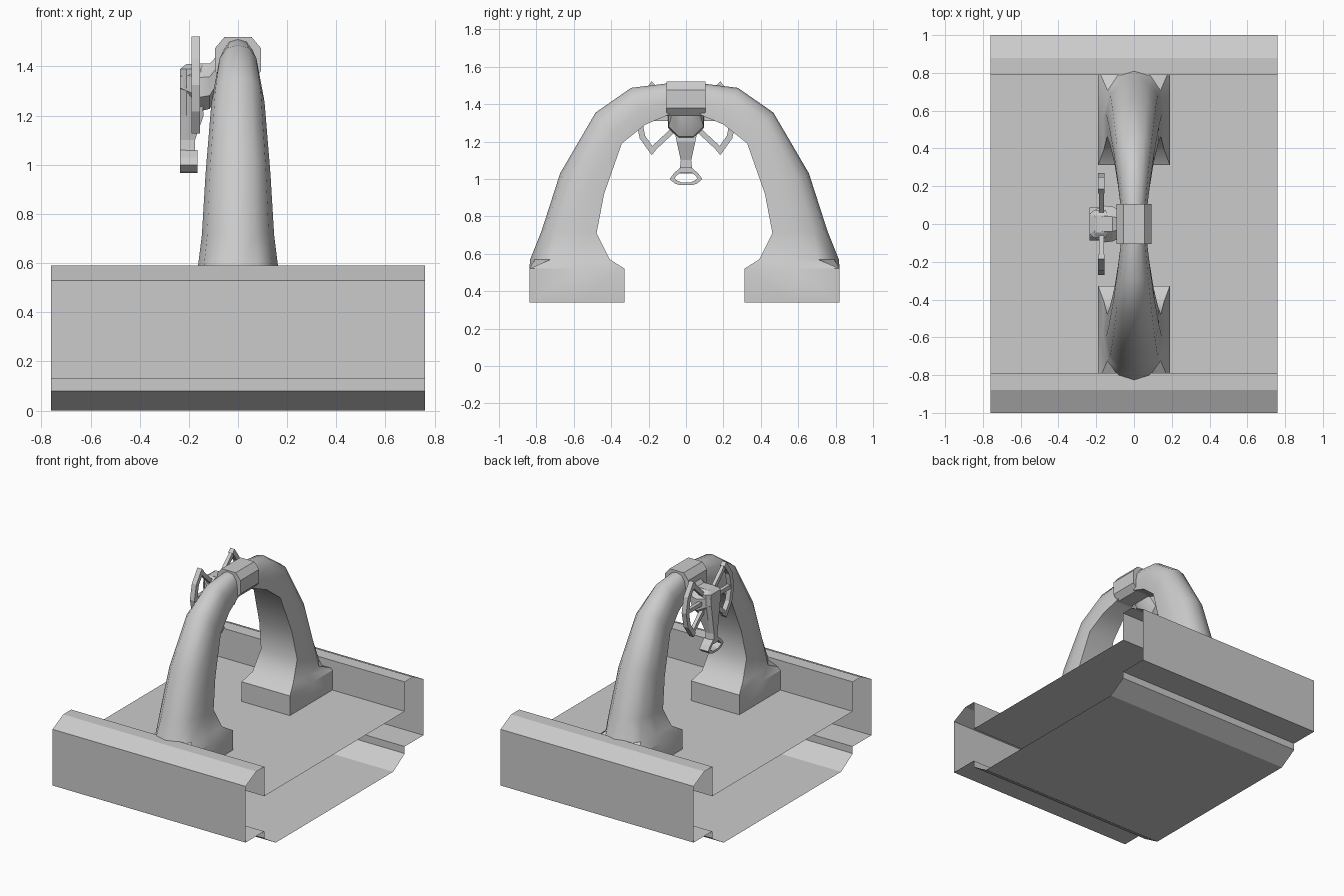
import bpy, bmesh
from math import sin, cos, pi, radians

if "Cube" in bpy.data.objects:
    bpy.data.objects.remove(bpy.data.objects["Cube"])


def loft(name, rings, caps=True, loop=False, smooth=None):
    """Skin a series of equal-length closed rings; loop joins last to first."""
    bm = bmesh.new()
    vs = [[bm.verts.new(p) for p in r] for r in rings]
    n = len(vs[0])
    pairs = list(zip(vs, vs[1:])) + ([(vs[-1], vs[0])] if loop else [])
    for a, b in pairs:
        for i in range(n):
            j = (i + 1) % n
            bm.faces.new((a[i], a[j], b[j], b[i]))
    if caps and not loop:
        bm.faces.new(vs[0])
        bm.faces.new(vs[-1])
    bmesh.ops.recalc_face_normals(bm, faces=bm.faces)
    me = bpy.data.meshes.new(name)
    bm.to_mesh(me)
    bm.free()
    ob = bpy.data.objects.new(name, me)
    bpy.context.collection.objects.link(ob)
    if smooth:
        bpy.ops.object.select_all(action='DESELECT')
        ob.select_set(True)
        bpy.context.view_layer.objects.active = ob
        bpy.ops.object.shade_smooth_by_angle(angle=radians(smooth))
    return ob


def mirrored(half):
    """Mirror a half outline over its first coordinate."""
    return half + [(-a, b) for a, b in reversed(half) if abs(a) > 1e-6]


# Trough base: open-ended shell extruded along x
profile = mirrored([(0.66, 0), (0.79, 0.08), (0.79, 0.13), (1, 0.13), (1, 0.53),
                    (0.88, 0.59), (0.79, 0.59), (0.79, 0.38)])
loft("trough_base", [[(x, y, z) for y, z in profile] for x in (-0.76, 0.76)], caps=False)

# Arch legs: block feet flaring into a rounded tapering column
RECT = mirrored([(0, 0), (0.5, 0), (1, 0), (1, 0.5), (1, 1)])
ROUND = mirrored([(0, 0), (0.5, 0.06), (0.85, 0.26), (1, 0.6), (0.97, 1)])
# inner y, inner z, outer y, outer z, half width, section
stations = [
    (0.32, 0.34, 0.83, 0.34, 0.19, RECT),
    (0.32, 0.52, 0.83, 0.52, 0.19, RECT),
    (0.40, 0.57, 0.825, 0.57, 0.165, ROUND),
    (0.47, 0.71, 0.765, 0.72, 0.147, ROUND),
    (0.43, 0.92, 0.665, 1.03, 0.132, ROUND),
    (0.335, 1.19, 0.475, 1.355, 0.108, ROUND),
    (0.21, 1.29, 0.285, 1.487, 0.087, ROUND),
    (0.08, 1.345, 0.08, 1.512, 0.068, ROUND),
]
for side, label in ((-1, "front"), (1, "back")):
    rings = [[(w * a, side * (yo + (yi - yo) * t) - 0.008, zo + (zi - zo) * t)
              for a, t in sec] for yi, zi, yo, zo, w, sec in stations]
    loft(label + "_arch_leg", rings, smooth=38)

# Octagonal collar at the crown
octagon = [(0.093, 1.475), (0.055, 1.52), (-0.055, 1.52), (-0.093, 1.475),
           (-0.093, 1.38), (-0.055, 1.337), (0.055, 1.337), (0.093, 1.38)]
loft("crown_collar", [[(x, y, z) for x, z in octagon] for y in (-0.105, 0.105)])


# Hub on the left of the collar, joined by a tapering neck
def ring_x(x, r, zc, n=8):
    return [(x, r * cos(2 * pi * (i + .5) / n), zc + r * sin(2 * pi * (i + .5) / n))
            for i in range(n)]


loft("wheel_hub", [ring_x(-0.06, 0.075, 1.40), ring_x(-0.115, 0.10, 1.32),
                   ring_x(-0.155, 0.105, 1.315), ring_x(-0.20, 0.085, 1.33),
                   ring_x(-0.235, 0.06, 1.335)], smooth=30)

# Hanging handle: z, half width, back x
handle = [(1.41, 0.045, -0.14), (1.39, 0.075, -0.15), (1.32, 0.075, -0.15),
          (1.20, 0.05, -0.14), (1.10, 0.028, -0.175), (1.03, 0.035, -0.175)]
loft("hanging_handle", [[(-0.235 + (0.03 if z > 1.4 else 0), -w * .7, z),
                         (-0.21, -w, z), (xb, -w, z), (xb, w, z), (-0.21, w, z),
                         (-0.235 + (0.03 if z > 1.4 else 0), w * .7, z)]
                        for z, w, xb in handle])

# Loop at the bottom of the handle
outer = mirrored([(0.03, 1.06), (0.065, 1.03), (0.087, 1.0), (0.06, 0.975), (0.03, 0.967)])
inner = mirrored([(0.028, 1.035), (0.048, 1.02), (0.062, 1.003), (0.045, 0.99), (0.025, 0.982)])
loft("handle_loop", [[(x, y, z) for y, z in o] for x, o in
                     ((-0.235, outer), (-0.165, outer), (-0.165, inner), (-0.235, inner))],
     loop=True)

# Split hand wheel: two rim arcs, each with three spokes
X0, X1, ZC = -0.19, -0.155, 1.325


def polar(r, a, x, off=0):
    return (x, r * cos(a) - off * sin(a), ZC + r * sin(a) + off * cos(a))


for label, mid in (("front", pi), ("back", 0)):
    angles = [mid + radians(d) for d in (-47, -23.5, 0, 23.5, 47)]
    loft(label + "_wheel_rim", [[polar(0.27, a, X0), polar(0.27, a, X1),
                                 polar(0.238, a, X1), polar(0.238, a, X0)] for a in angles])
    for k, d in enumerate((-43, 0, 43)):
        a = mid + radians(d)
        loft(f"{label}_wheel_spoke_{k + 1}",
             [[polar(r, a, X0 + .005, -.014), polar(r, a, X1 - .005, -.014),
               polar(r, a, X1 - .005, .014), polar(r, a, X0 + .005, .014)]
              for r in (0.05, 0.245)])
